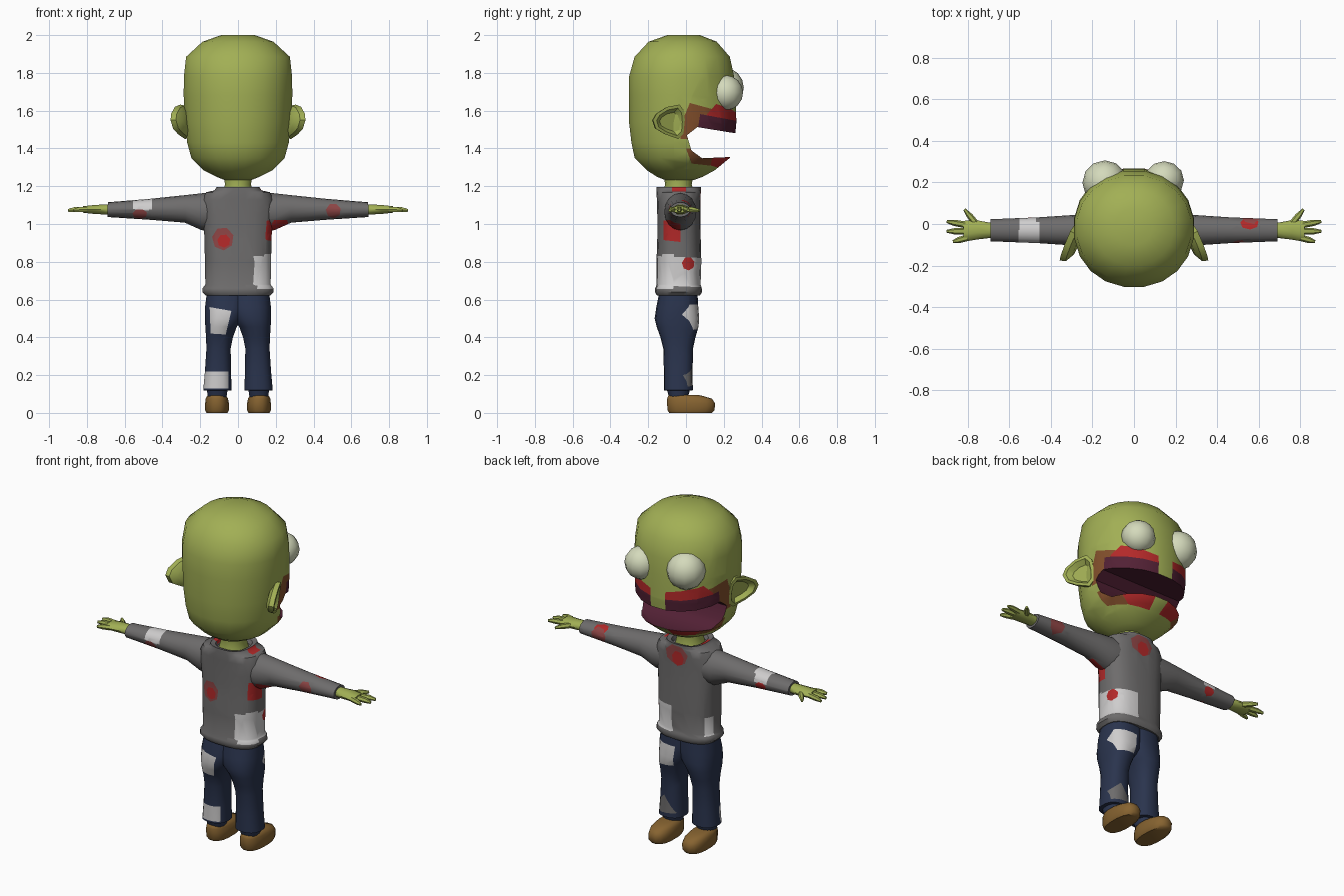
import bpy, bmesh, math
from mathutils import Vector

if "Cube" in bpy.data.objects:
    bpy.data.objects.remove(bpy.data.objects["Cube"])

# ---- materials (one shared palette, indexed) ----
COLOURS = [("green_skin", (0.36, 0.43, 0.09)), ("grey_cloth", (0.155, 0.15, 0.15)),
           ("navy_denim", (0.023, 0.034, 0.075)), ("brown_leather", (0.24, 0.125, 0.03)),
           ("pale_eye", (0.66, 0.70, 0.50)), ("dark_maroon", (0.085, 0.015, 0.035)),
           ("blood_red", (0.45, 0.022, 0.022)), ("dried_brown", (0.23, 0.08, 0.025)),
           ("white_patch", (0.62, 0.61, 0.61)), ("stained_red", (0.27, 0.06, 0.06))]
SKIN, CLOTH, DENIM, SHOE, EYE, MAROON, RED, BROWN, WHITE, STAIN = range(10)
MATS = []
for mname, c in COLOURS:
    m = bpy.data.materials.new(mname)
    m.diffuse_color = (*c, 1)
    m.use_nodes = True
    m.node_tree.nodes["Principled BSDF"].inputs["Base Color"].default_value = m.diffuse_color
    MATS.append(m)


def ring(z, x0, x1, y0, y1, n=20, p=2.0):
    """Horizontal superellipse section filling the given box."""
    out = []
    for i in range(n):
        t = 2 * math.pi * (i + 0.5) / n
        c, s = math.cos(t), math.sin(t)
        out.append(Vector(((x0 + x1) / 2 + (x1 - x0) / 2 * math.copysign(abs(c) ** (2 / p), c),
                           (y0 + y1) / 2 + (y1 - y0) / 2 * math.copysign(abs(s) ** (2 / p), s), z)))
    return out


def loft(bm, rings, mat):
    vs = [[bm.verts.new(p) for p in r] for r in rings]
    fs = [bm.faces.new(vs[0][::-1]), bm.faces.new(vs[-1])]
    for a, b in zip(vs, vs[1:]):
        for i in range(len(a)):
            j = (i + 1) % len(a)
            fs.append(bm.faces.new((a[i], a[j], b[j], b[i])))
    for f in fs:
        f.material_index = mat
    bmesh.ops.recalc_face_normals(bm, faces=fs)


def tube(bm, path, mat, n=12):
    """Path of (point, side radius, up radius)."""
    d = (Vector(path[-1][0]) - Vector(path[0][0])).normalized()
    side = Vector((0, 0, 1)).cross(d).normalized()
    up = d.cross(side)
    loft(bm, [[Vector(p) + side * a * math.cos(2 * math.pi * i / n) + up * b * math.sin(2 * math.pi * i / n)
               for i in range(n)] for p, a, b in path], mat)


def paint(bm, mat, axis, sign, poly):
    """Cut a convex outline, seen along one axis, into the surface and colour it."""
    u, v = [k for k in range(3) if k != axis]
    cx, cy = (sum(p[k] for p in poly) / len(poly) for k in (0, 1))
    lo, hi = [min(p[k] for p in poly) for k in (0, 1)], [max(p[k] for p in poly) for k in (0, 1)]
    planes = []
    for a, b in zip(poly, poly[1:] + poly[:1]):
        nx, ny = b[1] - a[1], a[0] - b[0]
        if (cx - a[0]) * nx + (cy - a[1]) * ny > 0:
            nx, ny = -nx, -ny
        co, no = Vector((0, 0, 0)), Vector((0, 0, 0))
        co[u], co[v], no[u], no[v] = a[0], a[1], nx, ny
        planes.append((co, no.normalized()))

    def touched():
        bm.normal_update()
        return [f for f in bm.faces if f.normal[axis] * sign > 0.08 and f.material_index != MAROON
                and all(max(w.co[k] for w in f.verts) > lo[i] and min(w.co[k] for w in f.verts) < hi[i]
                        for i, k in enumerate((u, v)))]
    for co, no in planes:
        fs = touched()
        geom = list({w for f in fs for w in f.verts}) + list({e for f in fs for e in f.edges}) + fs
        bmesh.ops.bisect_plane(bm, geom=geom, dist=1e-5, plane_co=co, plane_no=no)
    for f in touched():
        c = f.calc_center_median()
        if all((c - co).dot(no) < 0 for co, no in planes):
            f.material_index = mat


def box(x0, x1, z0, z1, k=0.0):
    return [(x0, z0 + k), (x1, z0), (x1, z1 - k), (x0, z1)]


def blob(x, z, rx, rz, n=7):
    return [(x + rx * math.cos(6.2832 * i / n + .3), z + rz * math.sin(6.2832 * i / n + .3)) for i in range(n)]


def finish(bm, name, angle=50):
    me = bpy.data.meshes.new(name)
    bm.to_mesh(me)
    bm.free()
    for m in MATS:
        if m.name not in me.materials:
            me.materials.append(m)
    ob = bpy.data.objects.new(name, me)
    bpy.context.collection.objects.link(ob)
    bpy.ops.object.select_all(action='DESELECT')
    ob.select_set(True)
    bpy.context.view_layer.objects.active = ob
    if angle:
        bpy.ops.object.shade_smooth_by_angle(angle=math.radians(angle))
    return ob


# ---- head with mouth wedge cut right through ----
bm = bmesh.new()
HEAD = [(1.232, .07, -.11, .04), (1.25, .115, -.155, .09), (1.285, .185, -.21, .155), (1.35, .25, -.275, .235),
        (1.43, .272, -.292, .26), (1.54, .284, -.305, .27), (1.68, .291, -.305, .266), (1.78, .29, -.305, .258),
        (1.885, .278, -.275, .235), (1.965, .19, -.20, .165), (2.0, .09, -.10, .075)]
loft(bm, [ring(z, -h, h, a, b, 20, 2.1) for z, h, a, b in HEAD], SKIN)
head = finish(bm, "head", 0)
bm = bmesh.new()
MOUTH = [(.005, 1.47), (.028, 1.39), (.085, 1.348), (.4, 1.362), (.4, 1.458), (.06, 1.513)]
loft(bm, [[Vector((x, y, z)) for y, z in MOUTH] for x in (-.5, .5)], MAROON)
cutter = finish(bm, "mouth_cutter", 0)
cutter.hide_render = True
mod = head.modifiers.new("mouth", 'BOOLEAN')
mod.operation, mod.object, mod.solver = 'DIFFERENCE', cutter, 'EXACT'
bpy.context.view_layer.objects.active = head
bpy.ops.object.modifier_apply(modifier="mouth")
bpy.data.objects.remove(cutter)
bm = bmesh.new()
bm.from_mesh(head.data)
bpy.data.objects.remove(head)
bmesh.ops.triangulate(bm, faces=[f for f in bm.faces if len(f.verts) > 4])
for s in (1, -1):   # stains and gum line around the mouth
    paint(bm, BROWN, 0, s, [(-.03, 1.45), (-.03, 1.52), (.02, 1.64), (.15, 1.68), (.17, 1.60), (.28, 1.57), (.28, 1.45)])
    paint(bm, BROWN, 0, s, [(0, 1.40), (.03, 1.32), (.12, 1.31), (.25, 1.33), (.25, 1.40)])
    paint(bm, RED, 0, s, [(.13, 1.31), (.20, 1.29), (.26, 1.33), (.26, 1.4), (.15, 1.4)])
    paint(bm, RED, 0, s, [(.11, 1.58), (.16, 1.635), (.235, 1.61), (.28, 1.58), (.28, 1.53), (.13, 1.54)])
    paint(bm, MAROON, 0, s, [(.055, 1.45), (.075, 1.582), (.3, 1.54), (.3, 1.45)])
finish(bm, "head", 45)

# ---- eyes ----
for name, c, r in (("right_eye", (.145, .21, 1.695), (.095, .092, .093)),
                   ("left_eye", (-.14, .198, 1.722), (.108, .108, .108))):
    bm = bmesh.new()
    bmesh.ops.create_uvsphere(bm, u_segments=12, v_segments=8, radius=1)
    for v in bm.verts:
        v.co = Vector(c) + Vector(v.co[k] * r[k] for k in range(3))
    for f in bm.faces:
        f.material_index = EYE
    finish(bm, name, 60)

# ---- ears: outline lofted from root to rim, then into a bowl ----
EAR = [(-.01, 1.60), (-.035, 1.632), (-.10, 1.62), (-.155, 1.585), (-.175, 1.55), (-.16, 1.505),
       (-.11, 1.475), (-.04, 1.45), (-.01, 1.48), (-.005, 1.54)]
for s, name in ((1, "right_ear"), (-1, "left_ear")):
    bm = bmesh.new()
    rings = []
    for k, off in ((.6, -.05), (.95, -.03), (1, 0), (.8, .002), (.55, -.025)):
        r = []
        for y, z in EAR:
            y, z = -.08 + (y + .08) * k, 1.54 + (z - 1.54) * k
            r.append(Vector((s * (.277 - .45 * y + .15 * (z - 1.54) + off * .89), y + off * .3, z)))
        rings.append(r)
    loft(bm, rings, SKIN)
    finish(bm, name, 40)

# ---- neck ----
bm = bmesh.new()
loft(bm, [ring(z, -r, r, -.04 - r, -.04 + r, 14) for z, r in ((1.12, .085), (1.18, .078), (1.21, .07), (1.26, .08))], SKIN)
finish(bm, "neck")

# ---- shirt body ----
bm = bmesh.new()
BODY = [(.625, .15, -.135, .055), (.622, .172, -.155, .075), (.64, .19, -.166, .086), (.66, .188, -.164, .084),
        (.68, .174, -.156, .078), (.80, .176, -.157, .082), (.95, .18, -.152, .078), (1.06, .19, -.153, .077),
        (1.13, .19, -.155, .078), (1.168, .17, -.157, .079), (1.178, .125, -.158, .08), (1.195, .115, -.157, .08),
        (1.188, .092, -.13, .055), (1.165, .085, -.12, .045)]
loft(bm, [ring(z, -h, h, a, b, 24, 2.7) for z, h, a, b in BODY], CLOTH)
paint(bm, WHITE, 1, -1, [(.10, .655), (.12, .76), (.14, .84), (.2, .84), (.2, .655)])
paint(bm, WHITE, 0, 1, box(-.15, .09, .665, .83, .01))
paint(bm, WHITE, 1, 1, [(.03, .67), (.2, .67), (.2, .80), (.06, .79)])
paint(bm, WHITE, 1, 1, box(-.2, -.15, .67, .78))
paint(bm, STAIN, 1, -1, blob(-.08, .922, .058, .062))
paint(bm, RED, 1, -1, blob(-.075, .91, .035, .036))
paint(bm, RED, 0, 1, box(-.12, -.03, .905, 1.02, .01))
paint(bm, RED, 0, 1, blob(.012, .79, .034, .036))
paint(bm, STAIN, 1, 1, blob(.01, 1.13, .075, .06))
paint(bm, RED, 1, 1, blob(.0, 1.11, .04, .045))
paint(bm, RED, 0, 1, box(-.075, .0, 1.172, 1.2))
finish(bm, "shirt_body")

# ---- sleeves, hands, trousers and shoes ----
SLEEVE = [(.10, 1.065, .085, .10), (.19, 1.065, .085, .098), (.28, 1.08, .074, .073), (.46, 1.078, .062, .056), (.69, 1.076, .053, .039)]
PALM = [(.66, -.03, .036, .026), (.70, -.03, .038, .028), (.76, -.028, .047, .025), (.82, -.035, .05, .018)]
FINGERS = [((.81, -.004), (.90, .012)), ((.81, -.035), (.90, -.035)), ((.80, -.066), (.87, -.085)), ((.75, -.01), (.815, .07))]
LEG = [(.645, -.05, .165, -.14, .06), (.56, -.05, .176, -.157, .065), (.50, -.03, .176, -.166, .07), (.455, .006, .174, -.155, .066),
       (.40, .026, .17, -.135, .05), (.34, .038, .168, -.12, .037), (.22, .036, .176, -.117, .035), (.12, .033, .185, -.117, .036),
       (.118, .055, .165, -.10, .02), (.085, .06, .16, -.09, .01)]
FOOT = [(0, .055, .168, -.09, .14), (.014, .047, .175, -.1, .153), (.05, .047, .175, -.102, .156),
        (.075, .052, .172, -.102, .14), (.09, .06, .164, -.096, .09), (.096, .075, .15, -.085, .06)]
for s, side in ((1, "right"), (-1, "left")):
    bm = bmesh.new()
    tube(bm, [((s * x, -.03, z), a, b) for x, z, a, b in SLEEVE], CLOTH, 16)
    if s < 0:   # sewn patch with blood beneath
        for ax, sg, p in ((1, -1, box(-.555, -.47, 1.07, 1.16, .01)), (2, 1, box(-.545, -.455, -.12, .01))):
            paint(bm, WHITE, ax, sg, p)
        paint(bm, STAIN, 1, -1, blob(-.52, 1.053, .04, .027))
        paint(bm, WHITE, 1, 1, box(-.55, -.47, 1.08, 1.15))
        paint(bm, RED, 1, 1, blob(-.51, 1.06, .035, .025))
    else:
        paint(bm, STAIN, 1, -1, blob(.505, 1.07, .04, .04))
        paint(bm, RED, 2, 1, blob(.555, .003, .045, .03))
        paint(bm, STAIN, 1, 1, blob(.56, 1.075, .05, .045))
        paint(bm, RED, 1, -1, [(.15, .95), (.19, 1.02), (.26, 1.02), (.27, .99)])
    finish(bm, side + "_sleeve")

    bm = bmesh.new()
    tube(bm, [((s * x, y, 1.077), a, b) for x, y, a, b in PALM], SKIN, 10)
    for (x0, y0), (x1, y1) in FINGERS:
        mid = (s * (x0 * .4 + x1 * .6), y0 * .4 + y1 * .6, 1.076)
        tube(bm, [((s * x0, y0, 1.077), .016, .016), (mid, .015, .015), ((s * x1, y1, 1.072), .007, .008)], SKIN, 6)
    finish(bm, side + "_hand")

    bm = bmesh.new()
    loft(bm, [ring(z, min(s * a, s * b), max(s * a, s * b), c, d, 18, 2.4) for z, a, b, c, d in LEG], DENIM)
    if s < 0:
        paint(bm, WHITE, 1, -1, [(-.145, .42), (-.065, .415), (-.035, .54), (-.15, .56)])
        paint(bm, WHITE, 1, -1, box(-.18, -.05, .13, .22))
    else:
        paint(bm, WHITE, 1, 1, [(.045, .45), (.15, .44), (.175, .52), (.16, .575), (.03, .57)])
        paint(bm, CLOTH, 1, 1, [(.05, .15), (.17, .14), (.175, .2), (.12, .25)])
    finish(bm, side + "_trouser_leg")

    bm = bmesh.new()
    loft(bm, [ring(z, min(s * a, s * b), max(s * a, s * b), c, d, 16, 2.5) for z, a, b, c, d in FOOT], SHOE)
    finish(bm, side + "_shoe")
